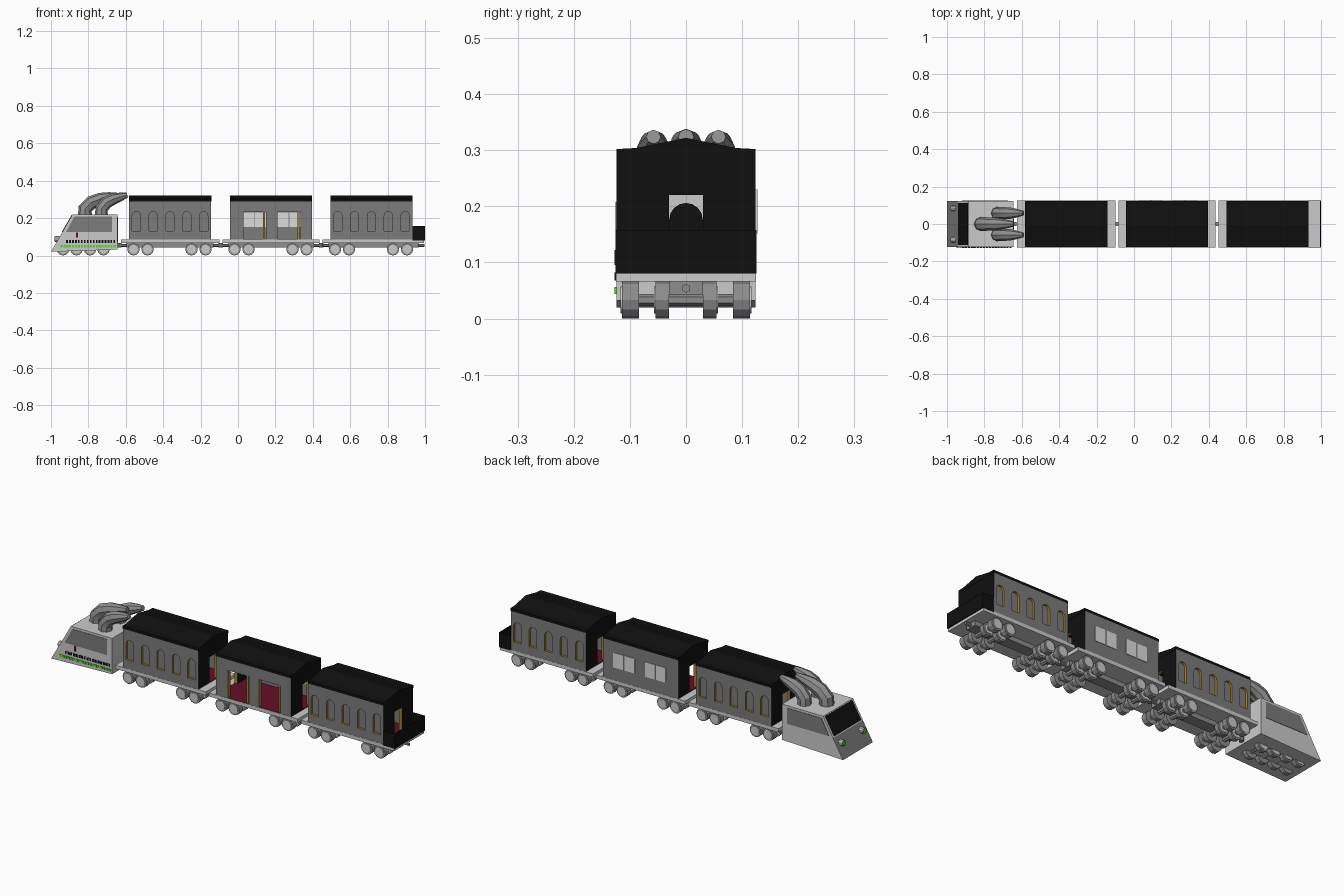
import bpy, bmesh, math
from mathutils import Vector

if "Cube" in bpy.data.objects:
    bpy.data.objects.remove(bpy.data.objects["Cube"])


def material(name, r, g, b):
    m = bpy.data.materials.new(name)
    m.use_nodes = True
    m.diffuse_color = (r, g, b, 1)
    m.node_tree.nodes["Principled BSDF"].inputs["Base Color"].default_value = (r, g, b, 1)
    return m


GREY = material("wall_grey", .2, .2, .2)
BLACK = material("soot_black", .005, .005, .005)
GOLD = material("gold_trim", .42, .22, .015)
RED = material("dark_red", .13, .004, .022)
LIGHT = material("light_grey", .6, .6, .6)
GLASS = material("pale_glass", .72, .72, .72)
STEEL = material("steel_grey", .27, .27, .27)
GREEN = material("bright_green", .07, .7, .01)
CAR_MATS = [GREY, BLACK, GOLD, RED]


def finish(name, bm, mats):
    bmesh.ops.recalc_face_normals(bm, faces=bm.faces)
    me = bpy.data.meshes.new(name)
    bm.to_mesh(me)
    bm.free()
    for m in mats:
        me.materials.append(m)
    ob = bpy.data.objects.new(name, me)
    bpy.context.collection.objects.link(ob)
    return ob


def prism(name, pts, axis, lo, hi, mats, index=0):
    """Extrude a 2D outline along x (outline in y,z) or y (outline in x,z)."""
    bm = bmesh.new()

    def place(a, z, t):
        return (t, a, z) if axis == "x" else (a, t, z)
    face = bm.faces.new([bm.verts.new(place(a, z, lo)) for a, z in pts])
    out = bmesh.ops.extrude_face_region(bm, geom=[face])
    verts = [v for v in out["geom"] if isinstance(v, bmesh.types.BMVert)]
    bmesh.ops.translate(bm, verts=verts, vec=place(0, 0, hi - lo))
    for f in bm.faces:
        f.material_index = index
    return finish(name, bm, mats)


def rect(a0, a1, z0, z1):
    return [(a0, z0), (a1, z0), (a1, z1), (a0, z1)]


def arch(c, half, z0, z1):
    spring = z1 - half
    curve = [(c + half * math.cos(math.pi * i / 8), spring + half * math.sin(math.pi * i / 8))
             for i in range(9)]
    return [(c - half, z0), (c + half, z0)] + curve


def box(name, x0, x1, y0, y1, z0, z1, mats, index=0):
    return prism(name, rect(x0, x1, z0, z1), "y", y0, y1, mats, index)


def cylinder(name, a, b, radius, sides, mat):
    a, b = Vector(a), Vector(b)
    bm = bmesh.new()
    bmesh.ops.create_cone(bm, cap_ends=True, segments=sides, radius1=radius,
                          radius2=radius, depth=(b - a).length)
    ob = finish(name, bm, [mat])
    ob.rotation_euler = (b - a).to_track_quat("Z", "Y").to_euler()
    ob.location = (a + b) / 2
    return ob


def cut(ob, cutter):
    mod = ob.modifiers.new("opening", "BOOLEAN")
    mod.operation = "DIFFERENCE"
    mod.solver = "EXACT"
    mod.object = cutter
    bpy.context.view_layer.objects.active = ob
    bpy.ops.object.modifier_apply(modifier=mod.name)
    bpy.data.objects.remove(cutter)


def axle_set(name, x, rows):
    """One axle with a pair of wheels for each distance in rows."""
    cylinder(name + "_axle", (x, -max(rows), .033), (x, max(rows), .033), .011, 6, STEEL)
    for s in (-1, 1):
        for y in rows:
            w = .015 if y > .06 else .012
            cylinder(name + "_wheel", (x, s * (y - w), .033), (x, s * (y + w), .033), .033, 12, STEEL)
            cylinder(name + "_hub", (x, s * (y + w - .002), .033),
                     (x, s * (y + w + .003), .033), .024, 12, LIGHT)


W = .124       # half width of the train
FLOOR = .088
EAVE = .288


def carriage(name, x0, x1, p0, p1, arched):
    mid = (x0 + x1) / 2
    # Platform, under beam and wheels
    box(name + "_platform", p0, p1, -W - .001, W + .001, .066, .085, [LIGHT])
    box(name + "_under_beam", p0 + .03, p1 - .03, -.03, .03, .042, .066, [STEEL])
    for dx in (-.195, -.12, .115, .19):
        axle_set(name, mid + dx, (.099, .042))
    # Hollow body with openings
    body = box(name + "_body", x0, x1, -W, W, .085, EAVE, CAR_MATS)
    cut(body, box("cut", x0 + .018, x1 - .018, -W + .018, W - .018, FLOOR, .35, CAR_MATS))
    cut(body, prism("cut", rect(-.03, .03, FLOOR, .22), "x", x0 - .05, x1 + .05, CAR_MATS, 2))
    if arched:
        for s in (-1, 1):
            for i in range(-2, 3):
                y0, y1 = sorted((s * (W - .012), s * (W + .03)))
                cut(body, prism("cut", arch(mid + i * .09, .022, .13, .235), "y", y0, y1, CAR_MATS, 2))
    else:
        for a, b in ((.03, .15), (.21, .335)):
            cut(body, box("cut", a, b, -W - .03, -W + .04, FLOOR, .232, CAR_MATS, 2))
            box(name + "_door_post", b - .016, b - .006, -W + .004, -W + .014, FLOOR, .232, [GOLD])
            c = (a + b) / 2
            for l, r in ((a, c - .002), (c + .002, b)):
                box(name + "_window_pane", l, r, W - .021, W + .003, .152, .23, [GLASS])
    # Colours by direction: black ends, red floor, gold reveals
    for f in body.data.polygons:
        n, c = f.normal, f.center
        if n.z > .9 and c.z < .1:
            f.material_index = 3
        elif f.material_index == 2:
            if abs(n.y) > .9 and abs(c.y) > .06:
                f.material_index = 0
        elif abs(n.x) > .9:
            f.material_index = 1
    # Roof
    roof = [(-W, EAVE), (W, EAVE), (W, .302), (.088, .304), (0, .322), (-.088, .304), (-W, .302)]
    prism(name + "_roof", roof, "x", x0 - .001, x1 + .001, [BLACK])


carriage("front_carriage", -.583, -.144, -.625, -.1, True)
carriage("middle_carriage", -.042, .395, -.082, .435, False)
carriage("rear_carriage", .495, .932, .453, .995, True)

# Rear balcony railing
for s in (-1, 1):
    box("balcony_side", .932, 1, s * W - .002, s * W + .002, .08, .158, [BLACK])
box("balcony_end", .995, 1, -W, W, .08, .158, [BLACK])

# Couplings
for x in (-.635, -.091, .444):
    cylinder("coupling_bar", (x - .06, 0, .054), (x + .06, 0, .054), .008, 6, STEEL)
    cylinder("coupling_pin", (x, 0, .042), (x, 0, .068), .012, 8, STEEL)
cylinder("rear_coupling", (.94, 0, .054), (.997, 0, .054), .008, 6, STEEL)

# Engine body with a darker nose
engine = prism("engine_body", [(-1, .02), (-.942, .12), (-.885, .22), (-.645, .22), (-.645, .032)],
               "y", -W, W, [LIGHT, GREY])
for f in engine.data.polygons:
    if f.normal.x < -.5 and f.center.z < .12:
        f.material_index = 1
for s in (-1, 1):
    prism("engine_side_window", [(-.92, .125), (-.875, .208), (-.675, .208), (-.675, .125)],
          "y", s * W - .002, s * W + .002, [GREY])
    cylinder("headlamp_rim", (-.955, s * .085, .088), (-.978, s * .085, .088), .016, 10, LIGHT)
    cylinder("headlamp", (-.965, s * .085, .088), (-.982, s * .085, .088), .013, 10, GREEN)
prism("windshield", [(-.942, .126), (-.889, .217), (-.884, .214), (-.936, .123)],
      "y", -.112, .112, [BLACK])
prism("engine_back_door", arch(0, .03, .07, .206), "x", -.646, -.642, [BLACK])
for i in range(4):
    axle_set("engine", -.935 + i * .072, (.042,))

# Trim plates along the engine's right side
for i in range(19):
    x = -.95 + i * .0158
    box("green_trim", x, x + .011, -W - .003, -W, .044, .056, [GREEN])
    if i > 1:
        box("black_trim", x, x + .009, -W - .003, -W, .068, .082, [BLACK])
box("red_trim", -.865, -.855, -W - .003, -W, .095, .122, [RED])

# Three swept exhaust stacks
PATH = ((0, .212, .038), (.002, .25, .037), (.2, .284, .036), (.48, .303, .033),
        (.75, .314, .025), (1, .324, .014))
for name, x0, y, length in (("centre_stack", -.818, 0, .175), ("left_stack", -.73, .058, .138),
                            ("right_stack", -.73, -.058, .138)):
    cu = bpy.data.curves.new(name, "CURVE")
    cu.dimensions = "3D"
    cu.bevel_depth = 1
    cu.bevel_resolution = 2
    cu.use_fill_caps = True
    cu.materials.append(STEEL)
    sp = cu.splines.new("POLY")
    sp.points.add(len(PATH) - 1)
    for p, (t, z, r) in zip(sp.points, PATH):
        p.co = (x0 + t * length, y, z, 1)
        p.radius = r if y == 0 else r * .92
    ob = bpy.data.objects.new(name, cu)
    bpy.context.collection.objects.link(ob)
    bpy.ops.object.select_all(action="DESELECT")
    ob.select_set(True)
    bpy.context.view_layer.objects.active = ob
    bpy.ops.object.convert(target="MESH")
    bpy.ops.object.shade_smooth_by_angle(angle=math.radians(30))
